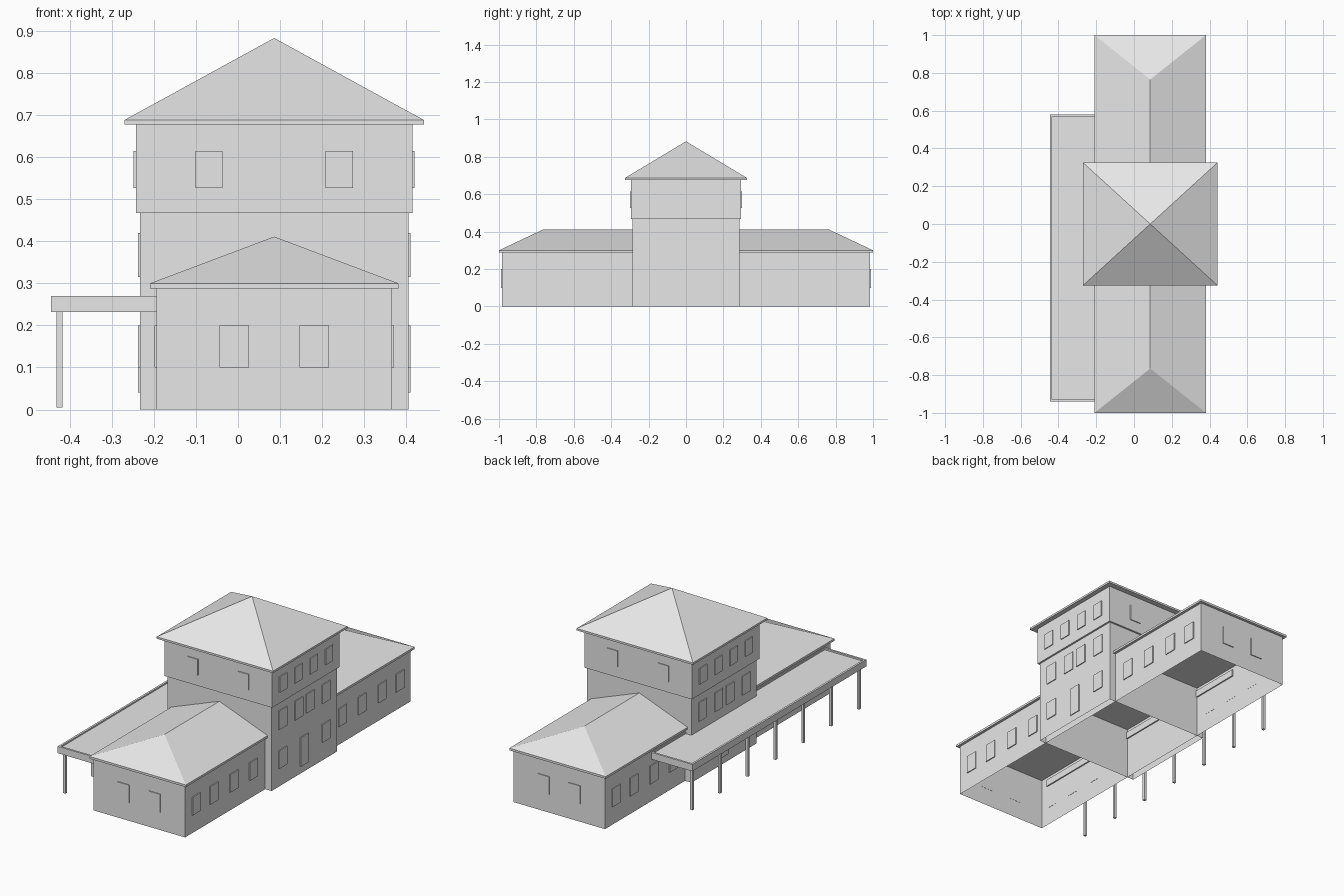
import bpy
import bmesh

default_cube = bpy.data.objects.get("Cube")
if default_cube:
    bpy.data.objects.remove(default_cube, do_unlink=True)

# One plain grey for the whole building
grey = bpy.data.materials.new("plain grey")
grey.use_nodes = True
grey.diffuse_color = (0.8, 0.8, 0.8, 1)
grey.node_tree.nodes["Principled BSDF"].inputs["Base Color"].default_value = (0.8, 0.8, 0.8, 1)

CX = 0.086      # centre line of the building
PLATE = 0.005   # how far window plates stand out


def finish(name, bm):
    bmesh.ops.recalc_face_normals(bm, faces=bm.faces[:])
    mesh = bpy.data.meshes.new(name)
    bm.to_mesh(mesh)
    bm.free()
    mesh.materials.append(grey)
    obj = bpy.data.objects.new(name, mesh)
    bpy.context.collection.objects.link(obj)
    return obj


def add_box(bm, lo, hi):
    verts = bmesh.ops.create_cube(bm, size=1)["verts"]
    for v in verts:
        v.co = [a + (b - a) * (c + 0.5) for a, b, c in zip(lo, hi, v.co)]
    return list({f for v in verts for f in v.link_faces})


def box(name, lo, hi):
    bm = bmesh.new()
    add_box(bm, lo, hi)
    return finish(name, bm)


def wall_shell(name, lo, hi):
    """Four walls, open above and below."""
    bm = bmesh.new()
    faces = add_box(bm, lo, hi)
    bm.normal_update()
    caps = [f for f in faces if abs(f.normal.z) > 0.5]
    bmesh.ops.delete(bm, geom=caps, context="FACES_ONLY")
    return finish(name, bm)


def hip_roof(name, half_x, half_y, z_soffit, z_eave, z_ridge, ridge_half):
    """Eave slab with a hipped top; a zero ridge gives a pyramid."""
    bm = bmesh.new()
    corners = [(-1, -1), (1, -1), (1, 1), (-1, 1)]
    low, eave = [[bm.verts.new((CX + sx * half_x, sy * half_y, z)) for sx, sy in corners]
                 for z in (z_soffit, z_eave)]
    front = bm.verts.new((CX, -ridge_half, z_ridge))
    back = bm.verts.new((CX, ridge_half, z_ridge)) if ridge_half else front
    bm.faces.new(low)
    for i in range(4):
        j = (i + 1) % 4
        bm.faces.new((low[i], low[j], eave[j], eave[i]))
    bm.faces.new((eave[0], eave[1], front))
    bm.faces.new((eave[2], eave[3], back))
    for a, b, ends in ((1, 2, (back, front)), (3, 0, (front, back))):
        side = ends if ridge_half else (front,)
        bm.faces.new((eave[a], eave[b], *side))
    return finish(name, bm)


def side_plates(name, half_x, centres, width, z0, z1):
    """Plates on both long walls, at the given y centres."""
    bm = bmesh.new()
    for s in (-1, 1):
        x0, x1 = sorted((CX + s * (half_x - 0.001), CX + s * (half_x + PLATE)))
        for y in centres:
            add_box(bm, (x0, y - width / 2, z0), (x1, y + width / 2, z1))
    return finish(name, bm)


def end_plates(name, half_y, offset, width, z0, z1):
    """A pair of plates on the front wall and the back wall."""
    bm = bmesh.new()
    for s in (-1, 1):
        y0, y1 = sorted((s * (half_y - 0.001), s * (half_y + PLATE)))
        for x in (CX - offset, CX + offset):
            add_box(bm, (x - width / 2, y0, z0), (x + width / 2, y1, z1))
    return finish(name, bm)


# Long low wings, with one hipped roof running through the tower
WING_X, WING_Y = 0.28, 0.985
wall_shell("wing_walls", (CX - WING_X, -WING_Y, 0), (CX + WING_X, WING_Y, 0.29))
hip_roof("wing_roof", 0.295, 1.0, 0.288, 0.30, 0.411, 0.765)
wing_rows = [s * y for s in (-1, 1) for y in (0.39, 0.56, 0.735, 0.89)]
side_plates("wing_side_windows", WING_X, wing_rows, 0.07, 0.10, 0.20)
end_plates("wing_end_windows", WING_Y, 0.095, 0.07, 0.10, 0.20)

# Central tower: lower walls, wider top storey, pyramid roof
LOW_X, TOP_X, TOP_Y = 0.319, 0.329, 0.295
wall_shell("tower_lower_walls", (CX - LOW_X, -0.285, 0), (CX + LOW_X, 0.285, 0.468))
box("tower_top_storey", (CX - TOP_X, -TOP_Y, 0.467), (CX + TOP_X, TOP_Y, 0.68))
hip_roof("tower_roof", 0.356, 0.325, 0.677, 0.688, 0.883, 0)
side_plates("tower_doors", LOW_X, [0], 0.07, 0.04, 0.20)
side_plates("tower_ground_windows", LOW_X, [-0.19, 0.19], 0.07, 0.10, 0.20)
side_plates("tower_middle_windows", LOW_X, [-0.19, -0.05, 0.05, 0.19], 0.07, 0.315, 0.42)
side_plates("tower_top_windows", TOP_X, [-0.2, -0.067, 0.067, 0.2], 0.065, 0.527, 0.615)
end_plates("tower_top_end_windows", TOP_Y, 0.155, 0.065, 0.527, 0.615)

# Platform canopy with a shallow sunken top
bm = bmesh.new()
faces = add_box(bm, (-0.445, -0.94, 0.232), (-0.187, 0.58, 0.27))
bm.normal_update()
top = [f for f in faces if f.normal.z > 0.5]
bmesh.ops.inset_region(bm, faces=top, thickness=0.016)
sunk = bmesh.ops.extrude_face_region(bm, geom=top)["geom"]
bmesh.ops.delete(bm, geom=top, context="FACES_ONLY")
bmesh.ops.translate(bm, vec=(0, 0, -0.008),
                    verts=[g for g in sunk if isinstance(g, bmesh.types.BMVert)])
finish("canopy", bm)

# Seven square canopy posts
bm = bmesh.new()
for i in range(7):
    y = -0.905 + i * 0.243
    add_box(bm, (-0.431, y - 0.007, 0.005), (-0.417, y + 0.007, 0.233))
finish("canopy_posts", bm)
